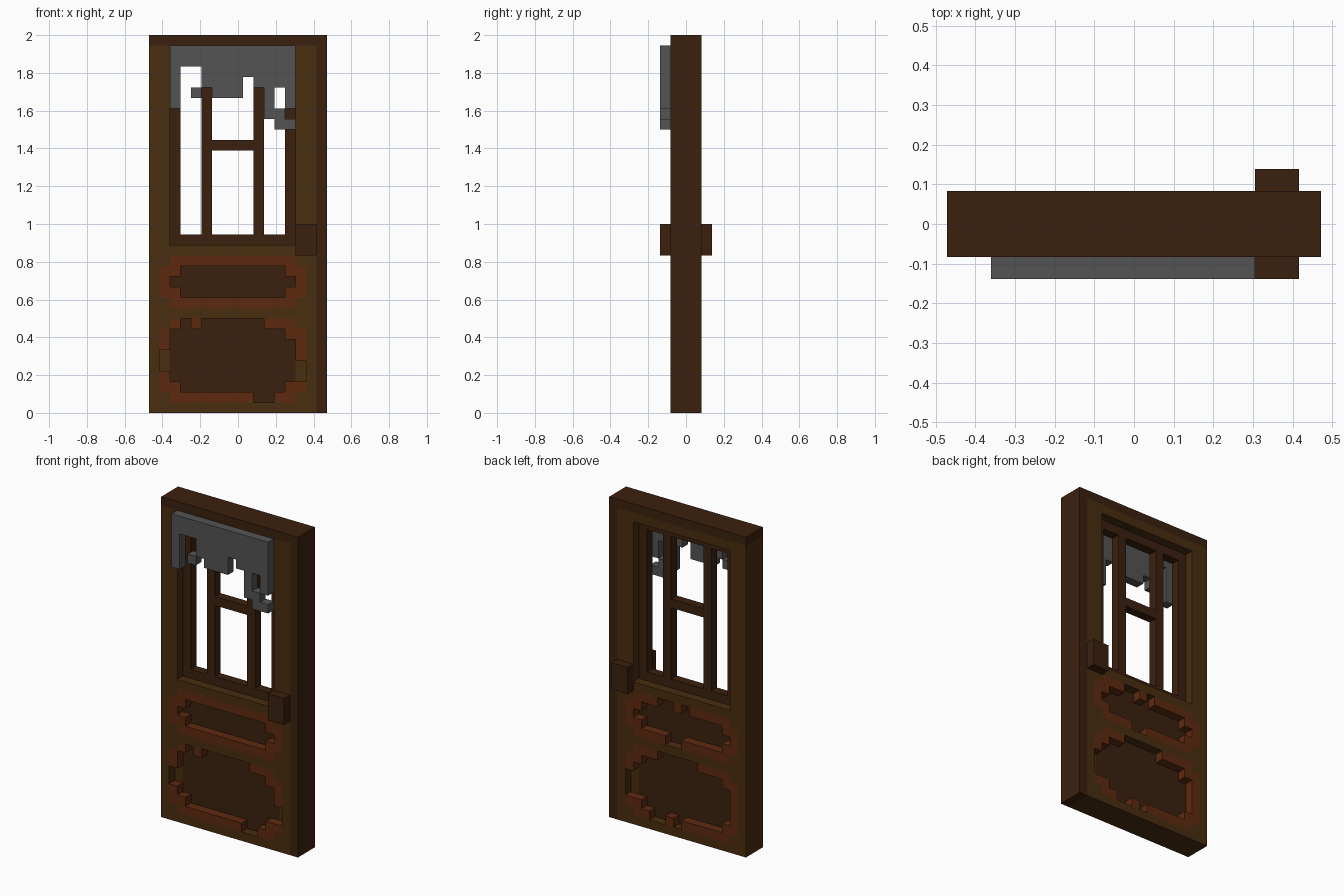
import bpy, bmesh, math
from mathutils import Vector

cube = bpy.data.objects.get("Cube")
if cube:
    bpy.data.objects.remove(cube, do_unlink=True)

U = 2 / 36            # block size: 17 wide, 3 deep, 36 high
COLS, ROWS = 17, 36


def material(name, rgb):
    lin = [((c / 255 + 0.055) / 1.055) ** 2.4 for c in rgb] + [1]
    m = bpy.data.materials.new(name)
    m.use_nodes = True
    m.diffuse_color = lin
    bsdf = m.node_tree.nodes["Principled BSDF"]
    bsdf.inputs["Base Color"].default_value = lin
    bsdf.inputs["Roughness"].default_value = 0.9
    return m


oak = material("oak brown", (74, 45, 16))
dark = material("dark brown", (59, 32, 14))
red = material("red brown", (94, 42, 16))
grey = material("cloth grey", (84, 84, 84))


def block(c0, c1, r0, r1, layers):
    """Cells of an inclusive column / row range in the given depth layers."""
    return {(c, y, r) for c in range(c0, c1 + 1)
            for y in layers for r in range(r0, r1 + 1)}


def cells(layers, *spans):
    out = set()
    for s in spans:
        out |= block(*s, layers)
    return out


FRONT, MID, BACK = [0], [1], [2]
FULL = [0, 1, 2]

# Window opening and its bars in the middle layer
opening = block(2, 13, 16, 33, FULL)
bars = cells(MID, (2, 13, 16, 16), (2, 13, 33, 33), (2, 2, 16, 33),
             (5, 5, 16, 33), (10, 10, 16, 33), (13, 13, 16, 33),
             (5, 10, 25, 25))


# Panel outline with clipped corners
def outline(r0, r1, layers):
    return cells(layers, (2, 13, r0, r1), (1, 14, r0 + 1, r1 - 1))


# Recesses cut into each face
upper = [(3, 12, 11, 13), (2, 13, 12, 12)]
lower = [(3, 12, 2, 7), (2, 13, 3, 6)]
front_recess = cells(FRONT, *upper, *lower, (2, 2, 7, 7), (3, 3, 8, 8),
                     (5, 10, 8, 8), (10, 11, 1, 1),
                     (1, 1, 4, 5), (14, 14, 3, 4))
back_recess = cells(BACK, *upper, *lower, (9, 10, 14, 14), (7, 7, 14, 14),
                    (8, 9, 10, 10), (10, 11, 1, 1), (8, 8, 1, 1),
                    (14, 14, 3, 5), (6, 10, 8, 8))
recess = front_recess | back_recess

trim = (outline(10, 14, FRONT + BACK) | outline(1, 8, FRONT + BACK)) - recess
core = cells(MID, (2, 13, 10, 14), (2, 13, 1, 8))
edge = cells(FULL, (16, 16, 0, 35), (0, 16, 35, 35))
slab = block(0, COLS - 1, 0, ROWS - 1, FULL) - opening - recess - trim - core - edge

# Torn cloth hanging in front of the window
cloth = cells([-1], (2, 13, 33, 34), (2, 2, 29, 32), (4, 4, 30, 30),
              (5, 5, 31, 32), (6, 8, 30, 32), (9, 9, 32, 32), (10, 10, 31, 32),
              (11, 11, 28, 32), (12, 12, 31, 32), (13, 13, 29, 32),
              (12, 12, 28, 28), (12, 13, 27, 27))

parts = [
    ("door_slab", slab, oak),
    ("door_edge", edge, dark),
    ("panel_trim", trim, red),
    ("panel_core", core, dark),
    ("window_bars", bars, dark),
    ("window_cloth", cloth, grey),
    ("front_handle", block(14, 15, 15, 17, [-1]), dark),
    ("back_handle", block(14, 15, 15, 17, [3]), dark),
]
solid = set().union(*(p[1] for p in parts))


def build(name, part, mat):
    """Skin the outer sides of a set of blocks and merge flat regions."""
    bm = bmesh.new()
    for cell in sorted(part):
        mid = Vector(cell) + Vector((0.5, 0.5, 0.5))
        for axis in range(3):
            for sign in (-1, 1):
                n = Vector((0, 0, 0))
                n[axis] = sign
                if tuple(int(a + b) for a, b in zip(cell, n)) in solid:
                    continue
                a = Vector((0, 0, 0))
                a[(axis + 1) % 3] = 0.5
                b = n.cross(a)
                verts = []
                for s, t in ((1, 1), (-1, 1), (-1, -1), (1, -1)):
                    p = mid + n * 0.5 + a * s + b * t
                    verts.append(bm.verts.new(((p.x - COLS / 2) * U,
                                               (p.y - 1.5) * U, p.z * U)))
                bm.faces.new(verts)
    bmesh.ops.remove_doubles(bm, verts=bm.verts, dist=1e-4)
    bmesh.ops.dissolve_limit(bm, angle_limit=math.radians(1),
                             verts=bm.verts, edges=bm.edges)
    bmesh.ops.triangulate(bm, faces=[f for f in bm.faces if len(f.verts) > 4])
    mesh = bpy.data.meshes.new(name)
    bm.to_mesh(mesh)
    bm.free()
    mesh.materials.append(mat)
    obj = bpy.data.objects.new(name, mesh)
    bpy.context.collection.objects.link(obj)


for p in parts:
    build(*p)
